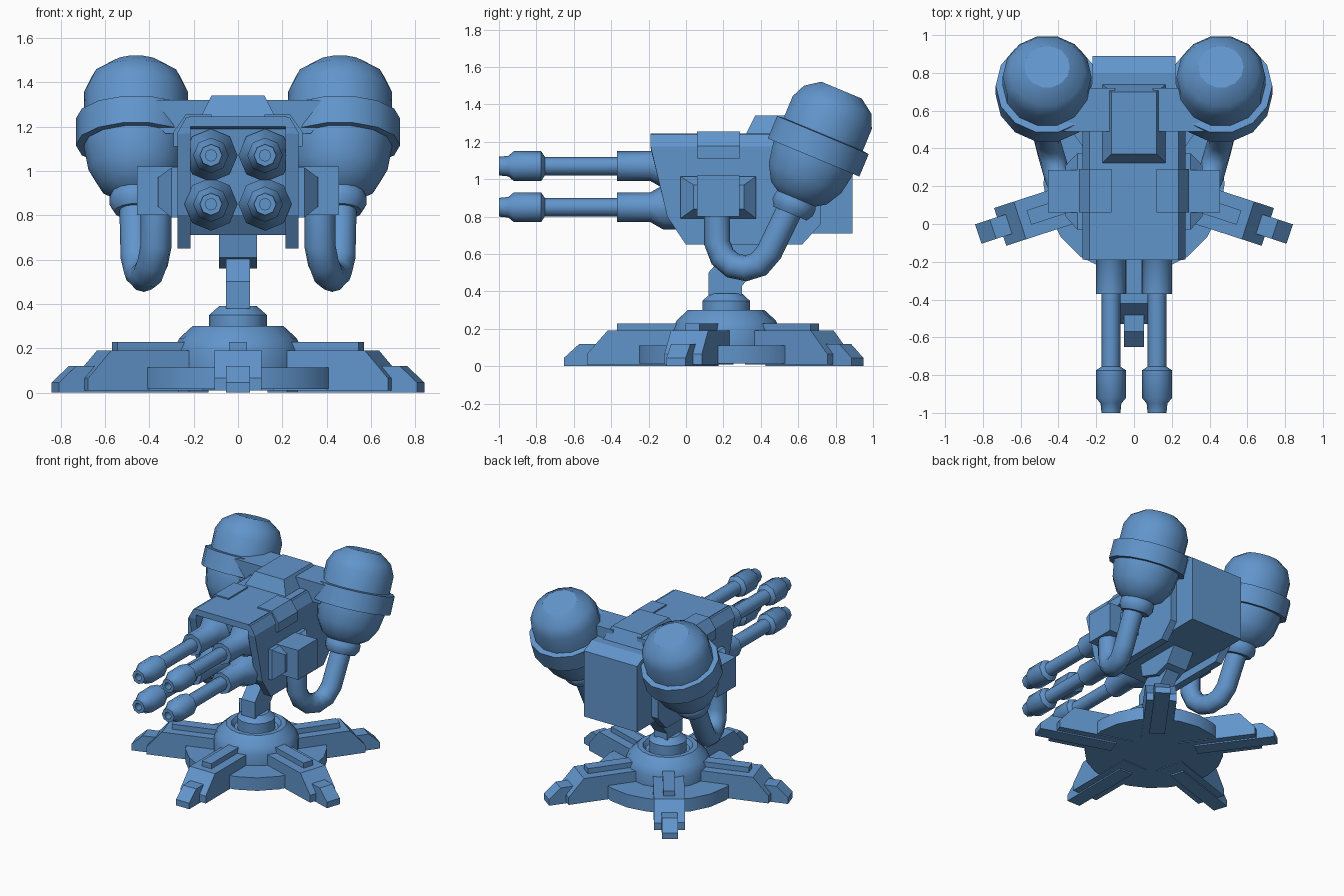
import bpy, bmesh, math
from mathutils import Vector, Matrix

if "Cube" in bpy.data.objects:
    bpy.data.objects.remove(bpy.data.objects["Cube"])

CY = 0.215  # y of the pedestal axis
PAINT = bpy.data.materials.new("blue_paint")
PAINT.diffuse_color = (0.12, 0.30, 0.60, 1)
PAINT.use_nodes = True
PAINT.node_tree.nodes["Principled BSDF"].inputs["Base Color"].default_value = PAINT.diffuse_color


def finish(name, bm, matrix=None):
    if matrix:
        bm.transform(matrix)
    bmesh.ops.recalc_face_normals(bm, faces=bm.faces)
    me = bpy.data.meshes.new(name)
    bm.to_mesh(me)
    bm.free()
    me.materials.append(PAINT)
    ob = bpy.data.objects.new(name, me)
    bpy.context.collection.objects.link(ob)
    return ob


def loft(name, rings, matrix=None):
    """Skin a list of equal-length closed rings and cap the ends."""
    bm = bmesh.new()
    vs = [[bm.verts.new(p) for p in r] for r in rings]
    n = len(rings[0])
    for a, b in zip(vs, vs[1:]):
        for i in range(n):
            j = (i + 1) % n
            bm.faces.new((a[i], a[j], b[j], b[i]))
    bm.faces.new(vs[0])
    bm.faces.new(vs[-1])
    return finish(name, bm, matrix)


def smooth(ob, angle=32):
    bpy.ops.object.select_all(action='DESELECT')
    ob.select_set(True)
    bpy.context.view_layer.objects.active = ob
    bpy.ops.object.shade_smooth_by_angle(angle=math.radians(angle))
    return ob


def prism(name, yz, x0, x1, matrix=None):
    return loft(name, [[(x, y, z) for y, z in yz] for x in (x0, x1)], matrix)


def box(name, x0, x1, y0, y1, z0, z1):
    return prism(name, [(y0, z0), (y1, z0), (y1, z1), (y0, z1)], x0, x1)


def lathe(name, rz, sides, matrix, angle=32):
    rings = [[(r * math.cos(2 * math.pi * i / sides), r * math.sin(2 * math.pi * i / sides), z)
              for i in range(sides)] for r, z in rz]
    return smooth(loft(name, rings, matrix), angle)


def mirror(ob):
    ob.modifiers.new("mirror", 'MIRROR')
    return ob


# Pedestal: disc, dome with recessed top, and neck
axis = Matrix.Translation((0, CY, 0))
lathe("base_disc", [(0.48, 0.015), (0.48, 0.112)], 20, axis)
lathe("base_dome", [(0.29, 0.1), (0.29, 0.19), (0.265, 0.245), (0.205, 0.3), (0.17, 0.3),
                    (0.15, 0.27)], 16, axis)
lathe("neck_ring", [(0.13, 0.26), (0.13, 0.35), (0.085, 0.39)], 14, axis)

# Five radial legs, profile as (-radius, z)
for i in range(5):
    m = axis @ Matrix.Rotation(math.radians(72 * i), 4, 'Z')
    prism("leg_body", [(-0.2, 0.01), (-0.745, 0.01), (-0.745, 0.065), (-0.635, 0.19), (-0.2, 0.19)],
          -0.105, 0.105, m)
    prism("leg_foot", [(-0.3, 0), (-0.867, 0), (-0.867, 0.045), (-0.785, 0.12), (-0.3, 0.12)],
          -0.054, 0.054, m)
    prism("leg_rib", [(-0.2, 0.18), (-0.585, 0.18), (-0.585, 0.228), (-0.2, 0.228)],
          -0.04, 0.04, m)

# Leaning post and hinge
prism("post", [(0.12, 0.38), (0.30, 0.38), (0.30, 0.43), (0.42, 0.58), (0.36, 0.70),
               (0.26, 0.66), (0.12, 0.5)], -0.055, 0.055)
prism("hinge_bracket", [(0.17, 0.72), (0.19, 0.61), (0.34, 0.56), (0.46, 0.6), (0.54, 0.72)],
      -0.085, 0.085)

# Gun housing, with the front recessed around the guns
prism("housing", [(-0.19, 1.245), (-0.19, 1.2), (-0.1, 1.19), (-0.06, 0.80), (0.0, 0.71),
                  (0.89, 0.71), (0.89, 1.2), (0.8, 1.245)], -0.22, 0.22)
inner = [(-0.19, 1.24), (-0.19, 1.17), (-0.1, 0.8), (0.0, 0.65), (0.62, 0.65),
         (0.72, 0.76), (0.72, 1.24)]
outer = [(y, min(z, 1.175)) for y, z in inner]
outer[0] = (-0.189, 1.175)
outer[1] = (-0.187, 1.165)
mirror(loft("housing_side", [[(0.215, *p) for p in inner], [(0.235, *p) for p in inner],
                             [(0.272, *p) for p in outer]]))
clamp = [(0.12, 1.255), (0.235, 1.255), (0.29, 1.178), (0.29, 1.11), (0.12, 1.11)]
mirror(loft("top_clamp", [[(x, y, z) for x, z in clamp] for y in (0.06, 0.29)]))

# Raised hatch on the top
loft("top_hatch", [[(-0.17, 0.32, 1.24), (0.17, 0.32, 1.24), (0.17, 0.74, 1.24), (-0.17, 0.74, 1.24)],
                   [(-0.12, 0.37, 1.34), (0.12, 0.37, 1.34), (0.12, 0.70, 1.34), (-0.12, 0.70, 1.34)]])

# Arms that hold the tanks
arm = [(0.1, 1.32), (0.42, 1.32), (0.42, 1.28), (0.33, 1.17), (0.1, 1.17)]
mirror(loft("tank_arm", [[(x, y, z) for x, z in arm] for y in (0.49, 0.72)]))


# Feed boxes on the sides
def rect(x, y0, y1, z0, z1):
    return [(x, y0, z0), (x, y1, z0), (x, y1, z1), (x, y0, z1)]

mirror(loft("feed_flange", [rect(0.26, -0.03, 0.375, 0.79, 1.015),
                            rect(0.30, -0.03, 0.375, 0.79, 1.015),
                            rect(0.362, 0.04, 0.31, 0.84, 0.97)]))
mirror(box("feed_box", 0.26, 0.455, 0.06, 0.285, 0.8, 1.02))

# Tilted tanks: frame origin sits at the top edge of the band
tilt = Matrix.Translation((0.46, 0.732, 1.236)) @ Matrix.Rotation(math.radians(-22.6), 4, 'X')
mirror(lathe("tank", [(0.11, -0.37), (0.165, -0.335), (0.215, -0.25), (0.235, -0.14), (0.235, 0.13),
                      (0.2, 0.205), (0.12, 0.26)], 14, tilt))
mirror(lathe("tank_band", [(0.272, -0.13), (0.272, 0.0), (0.225, 0.005)], 14, tilt))
mirror(lathe("tank_nozzle", [(0.098, -0.455), (0.12, -0.42), (0.12, -0.385), (0.1, -0.33)], 14, tilt))

# Curved feed pipe from box to nozzle
path = [Vector(p) for p in ((0.37, 0.166, 0.83), (0.37, 0.166, 0.66), (0.385, 0.195, 0.585),
        (0.405, 0.25, 0.538), (0.425, 0.32, 0.524), (0.445, 0.39, 0.545), (0.46, 0.445, 0.61),
        (0.466, 0.565, 0.86))]
rings = []
for i, p in enumerate(path):
    d = (path[min(i + 1, len(path) - 1)] - path[max(i - 1, 0)]).normalized()
    u = (Vector((1, 0, 0)) - d * d.x).normalized()
    v = d.cross(u)
    rings.append([p + 0.07 * (u * math.cos(a) + v * math.sin(a))
                  for a in (2 * math.pi * k / 12 for k in range(12))])
mirror(smooth(loft("feed_pipe", rings), 45))

# Four barrels, profile runs forward from the housing, with a hollow muzzle
for z in (1.07, 0.85):
    m = Matrix.Translation((0.122, 0, z)) @ Matrix.Rotation(math.radians(90), 4, 'X')
    mirror(lathe("barrel", [(0.12, -0.05), (0.12, 0.12), (0.08, 0.19), (0.08, 0.37), (0.05, 0.37),
                            (0.05, 0.755), (0.08, 0.775), (0.08, 0.92), (0.055, 0.95),
                            (0.05, 1.0), (0.026, 1.0), (0.026, 0.93)], 8, m, 46))
